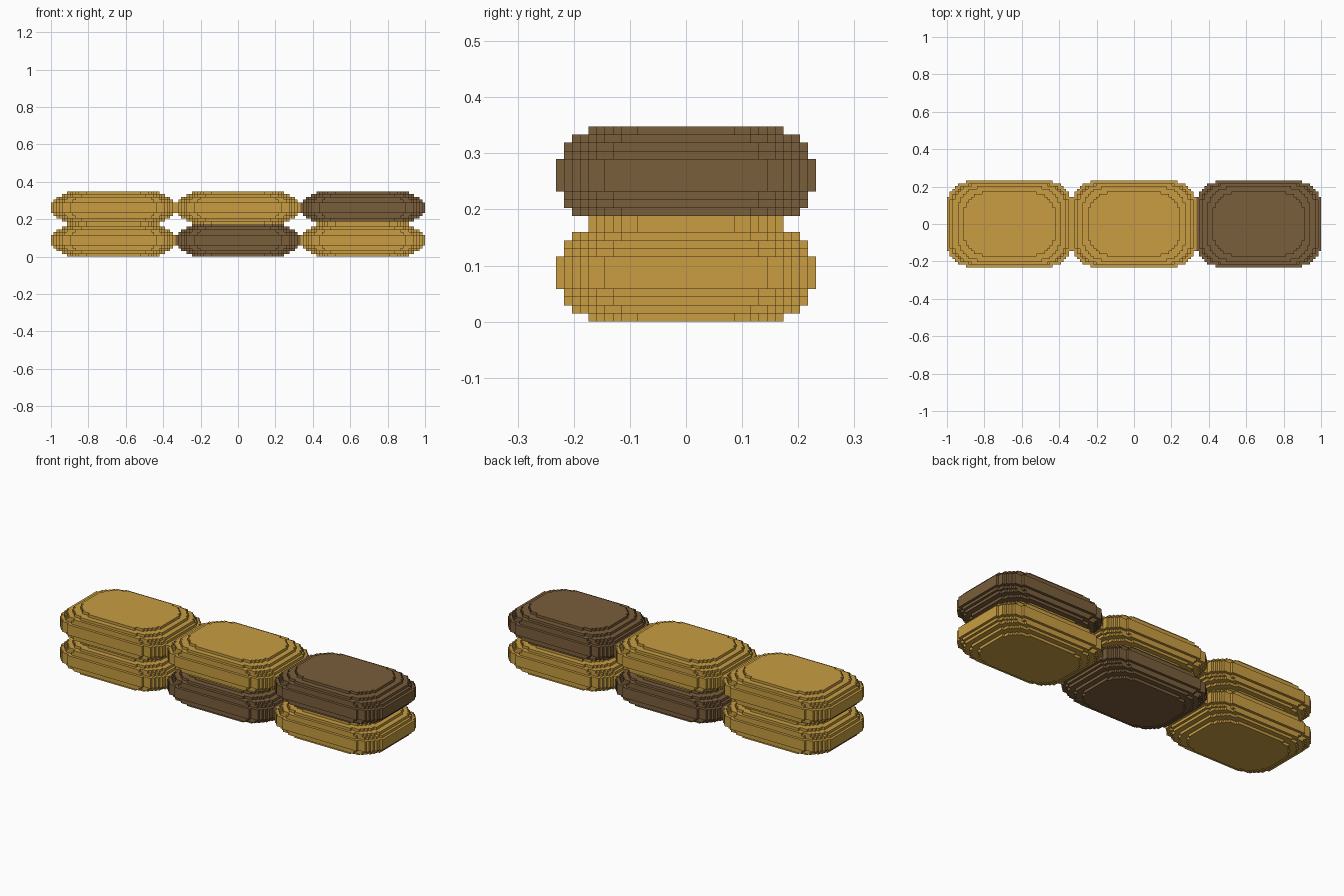
import bpy, bmesh
from math import sqrt

default = bpy.data.objects.get("Cube")
if default:
    bpy.data.objects.remove(default)

STEP = 2 / 138                        # edge length of one small block
HALF_X, HALF_Y, LAYERS = 23, 16, 12   # bag size in blocks
INSET_X = [6, 4, 2, 1, 0, 0]          # stepped rounding, from the bottom to the middle
INSET_Y = [4, 2, 1, 1, 0, 0]
CORNER_X, CORNER_Y = 10, 8            # plan corner radii


def material(name, color):
    mat = bpy.data.materials.new(name)
    mat.use_nodes = True
    mat.diffuse_color = color
    mat.node_tree.nodes["Principled BSDF"].inputs["Base Color"].default_value = color
    return mat


sand = material("sand_gold", (0.578, 0.337, 0.054, 1))
brown = material("burlap_brown", (0.195, 0.112, 0.044, 1))


def outline(hx, hy):
    """Stepped rounded rectangle, counter-clockwise, in blocks."""
    def reach(row):
        d = max(0, row + 0.5 - (hy - CORNER_Y)) / CORNER_Y
        return round(hx - CORNER_X + CORNER_X * sqrt(1 - d * d))

    quarter = []
    for row in range(1, hy):
        if reach(row) != reach(row - 1):
            quarter += [(reach(row - 1), row), (reach(row), row)]
    quarter.append((reach(hy - 1), hy))
    half = quarter + [(-x, y) for x, y in reversed(quarter)]
    return half + [(-x, -y) for x, y in half]


def add_slab(bm, hx, hy, z0, z1, slot):
    """Flat prism between two layer heights."""
    pts = outline(hx, hy)
    low = [bm.verts.new((x * STEP, y * STEP, z0 * STEP)) for x, y in pts]
    high = [bm.verts.new((x * STEP, y * STEP, z1 * STEP)) for x, y in pts]
    faces = [bm.faces.new(low[::-1]), bm.faces.new(high)]
    for i in range(len(pts)):
        j = (i + 1) % len(pts)
        faces.append(bm.faces.new((low[i], low[j], high[j], high[i])))
    for face in faces:
        face.material_index = slot


def make_bag(name, column, row, mat):
    bm = bmesh.new()
    insets = list(zip(INSET_X, INSET_Y))
    insets += insets[::-1]
    start = 0
    for k in range(1, LAYERS + 1):
        # Layers of equal size join into one slab
        if k == LAYERS or insets[k] != insets[start]:
            dx, dy = insets[start]
            contact = row == 1 and start == 0   # seam resting on the lower bag
            add_slab(bm, HALF_X - dx, HALF_Y - dy, start, k, int(contact))
            start = k
    mesh = bpy.data.meshes.new(name)
    bm.to_mesh(mesh)
    bm.free()
    mesh.materials.append(mat)
    mesh.materials.append(sand)
    bag = bpy.data.objects.new(name, mesh)
    bag.location = (column * 2 * HALF_X * STEP, 0, row * LAYERS * STEP)
    bpy.context.collection.objects.link(bag)


# Two rows of three bags
for row, level in enumerate(("lower", "upper")):
    for column, side in ((-1, "right"), (0, "middle"), (1, "left")):
        is_brown = (row, column) in {(0, 0), (1, 1)}
        make_bag(f"{level}_{side}_sandbag", column, row, brown if is_brown else sand)
